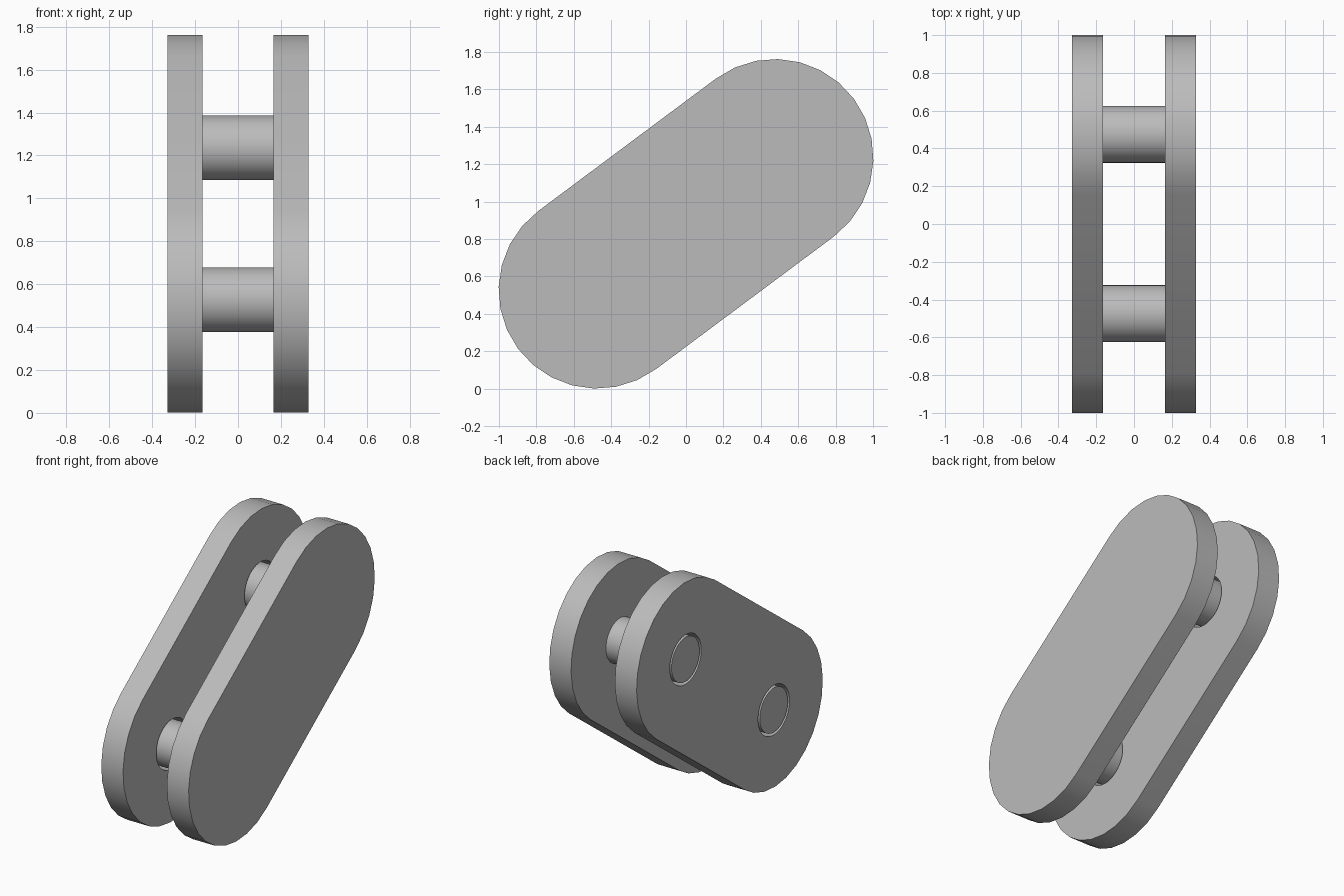
import bpy, bmesh, math

cube = bpy.data.objects.get("Cube")
if cube:
    bpy.data.objects.remove(cube, do_unlink=True)

PIN_Y, PIN_Z, MID_Z = 0.475, 0.354, 0.8815   # pin offsets from the middle
PLATE_R, PIN_R, HOLE_R = 0.527, 0.151, 0.169
INNER, OUTER = 0.165, 0.329
STEPS = 14                                   # facets per rounded end

steel = bpy.data.materials.new("grey_steel")
steel.use_nodes = True
grey = (0.5, 0.5, 0.5, 1)
steel.diffuse_color = grey
steel.node_tree.nodes["Principled BSDF"].inputs["Base Color"].default_value = grey


def prism(name, outline, x0, x1):
    """Extrude a closed (y, z) outline along x."""
    bm = bmesh.new()
    face = bm.faces.new([bm.verts.new((x0, y, z)) for y, z in outline])
    moved = bmesh.ops.extrude_face_region(bm, geom=[face])["geom"]
    verts = [v for v in moved if isinstance(v, bmesh.types.BMVert)]
    bmesh.ops.translate(bm, verts=verts, vec=(x1 - x0, 0, 0))
    bmesh.ops.recalc_face_normals(bm, faces=bm.faces)
    mesh = bpy.data.meshes.new(name)
    bm.to_mesh(mesh)
    bm.free()
    mesh.materials.append(steel)
    obj = bpy.data.objects.new(name, mesh)
    bpy.context.collection.objects.link(obj)
    return obj


def arc(side, radius, start, sweep, steps):
    """Points around one pin centre; side is 1 for upper, -1 for lower."""
    angles = [start + sweep * i / steps for i in range(steps + 1)]
    return [(side * PIN_Y + radius * math.cos(a),
             MID_Z + side * PIN_Z + radius * math.sin(a)) for a in angles]


def activate(obj):
    bpy.ops.object.select_all(action="DESELECT")
    obj.select_set(True)
    bpy.context.view_layer.objects.active = obj


def smooth(obj):
    activate(obj)
    bpy.ops.object.shade_smooth_by_angle(angle=math.radians(35))


# Slanted side plates with rounded ends
tilt = math.atan2(PIN_Z, PIN_Y)
outline = (arc(1, PLATE_R, tilt - math.pi / 2, math.pi, STEPS)
           + arc(-1, PLATE_R, tilt + math.pi / 2, math.pi, STEPS))
left_plate = prism("left_plate", outline, INNER, OUTER)
right_plate = prism("right_plate", outline, -OUTER, -INNER)

# Pin holes through the right plate, and pins fixed to the left plate
for side, label in ((1, "upper"), (-1, "lower")):
    ring = arc(side, HOLE_R, 0, math.tau, 48)[:-1]
    cutter = prism("hole_cutter", ring, -0.5, 0)
    cutter.hide_render = True
    cut = right_plate.modifiers.new("pin_hole", "BOOLEAN")
    cut.operation, cut.solver, cut.object = "DIFFERENCE", "EXACT", cutter
    activate(right_plate)
    bpy.ops.object.modifier_apply(modifier=cut.name)
    bpy.data.objects.remove(cutter, do_unlink=True)
    pin = prism(label + "_pin", arc(side, PIN_R, 0, math.tau, 48)[:-1],
                -OUTER, INNER + 0.01)
    smooth(pin)

smooth(left_plate)
smooth(right_plate)
